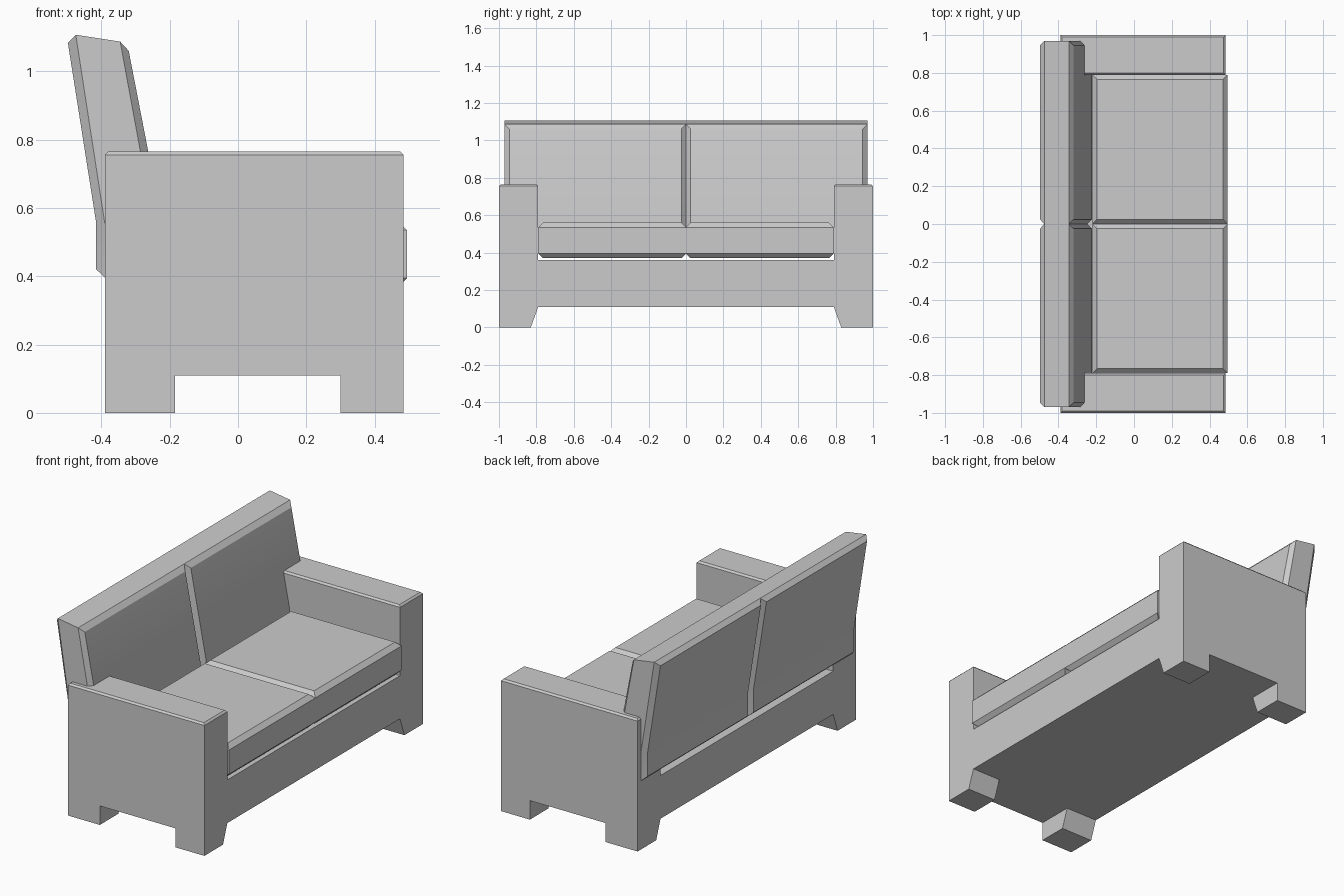
import bpy, bmesh

if "Cube" in bpy.data.objects:
    bpy.data.objects.remove(bpy.data.objects["Cube"])


def finish(name, bm):
    bmesh.ops.recalc_face_normals(bm, faces=bm.faces[:])
    mesh = bpy.data.meshes.new(name)
    bm.to_mesh(mesh)
    bm.free()
    obj = bpy.data.objects.new(name, mesh)
    bpy.context.collection.objects.link(obj)
    return obj


def loft(name, rings):
    """Skin a stack of equal rings; caps are strips of quads."""
    bm = bmesh.new()
    vs = [[bm.verts.new(p) for p in ring] for ring in rings]
    n = len(vs[0])
    for a, b in zip(vs, vs[1:]):
        for i in range(n):
            j = (i + 1) % n
            bm.faces.new((a[i], a[j], b[j], b[i]))
    for cap in (vs[0], vs[-1]):
        for i in range(n // 2 - 1):
            bm.faces.new((cap[i], cap[i + 1], cap[n - 2 - i], cap[n - 1 - i]))
    return finish(name, bm)


# Frame: U-shaped section (arms and base) extruded along x
X0, X1, UNDER, ARM_TOP, INNER = -0.39, 0.485, 0.11, 0.765, 0.79
LEG_BACK, LEG_FRONT = -0.185, 0.30
half = [(INNER, UNDER), (1, UNDER), (1, ARM_TOP), (INNER, ARM_TOP), (INNER, 0.36)]
profile = half + [(-y, z) for y, z in reversed(half)]
bm = bmesh.new()
face = bm.faces.new([bm.verts.new((X0, y, z)) for y, z in profile])
ext = bmesh.ops.extrude_face_region(bm, geom=[face], use_keep_orig=True)
for v in ext["geom"]:
    if isinstance(v, bmesh.types.BMVert):
        v.co.x = X1

# Chamfer the arm tops
top = [e for e in bm.edges if all(v.co.z > ARM_TOP - 1e-4 for v in e.verts)]
bmesh.ops.bevel(bm, geom=top, offset=0.01, segments=1, affect='EDGES')

# Legs: cut the underside of the arms and pull the corners down with a taper
for x in (LEG_BACK, LEG_FRONT):
    bmesh.ops.bisect_plane(bm, geom=bm.verts[:] + bm.edges[:] + bm.faces[:],
                           plane_co=(x, 0, 0), plane_no=(1, 0, 0))
feet = []
for f in bm.faces:
    c = f.calc_center_median()
    if (all(abs(v.co.z - UNDER) < 1e-4 for v in f.verts) and abs(c.y) > INNER
            and not LEG_BACK < c.x < LEG_FRONT):
        feet.append(f)
for f in bmesh.ops.extrude_discrete_faces(bm, faces=[])["faces"] if not feet else feet:
    new = bmesh.ops.extrude_face_region(bm, geom=[f])["geom"]
    for v in new:
        if isinstance(v, bmesh.types.BMVert):
            v.co.z = 0
            if abs(v.co.y) < 0.8:
                v.co.y *= 0.83 / INNER
    if f.is_valid:
        bmesh.ops.delete(bm, geom=[f], context='FACES_ONLY')
bmesh.ops.recalc_face_normals(bm, faces=bm.faces[:])
bmesh.ops.dissolve_limit(bm, angle_limit=0.01, verts=bm.verts[:], edges=bm.edges[:])
finish("sofa_frame", bm)

# Back cushion section: (x, z) at bottom, bend, top, plus side inset, back to front
C = 0.025
BACK = [
    (C, [(-0.415, 0.42), (-0.415, 0.555), (-0.498, 1.083)]),
    (0, [(-0.39, 0.397), (-0.39, 0.555), (-0.475, 1.107)]),
    (0, [(-0.247, 0.397), (-0.247, 0.555), (-0.345, 1.087)]),
    (C, [(-0.222, 0.42), (-0.222, 0.555), (-0.32, 1.06)]),
]
# Seat cushion layers: height and inset, bottom to top
SEAT = [(0.37, C), (0.395, 0), (0.535, 0), (0.56, C)]

for side, s in (("left", -1), ("right", 1)):
    rings = []
    for z, c in SEAT:
        a, b, y0, y1 = -0.22 + c, 0.495 - c, s * c, s * (INNER - c)
        rings.append([(a, y0, z), (b, y0, z), (b, y1, z), (a, y1, z)])
    loft("seat_cushion_" + side, rings)

    rings = []
    for c, pts in BACK:
        rings.append([(x, s * c, z) for x, z in pts]
                     + [(x, s * (0.97 - c), z) for x, z in reversed(pts)])
    back = loft("back_cushion_" + side, rings)
    bpy.context.view_layer.objects.active = back
    back.select_set(True)
    bpy.ops.object.shade_smooth_by_angle(angle=0.4)
    back.select_set(False)
